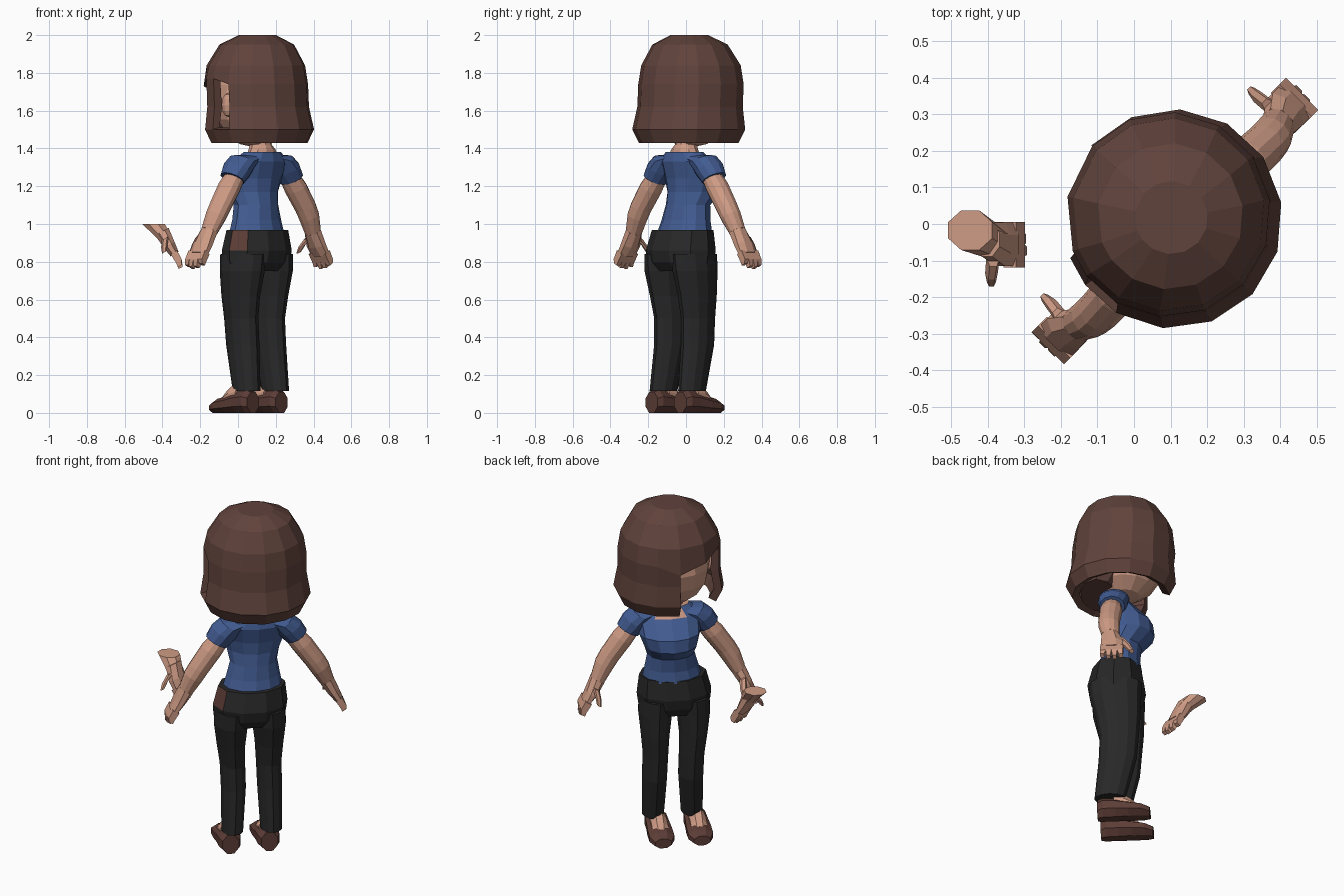
import bpy, bmesh, math
from mathutils import Matrix, Vector

if "Cube" in bpy.data.objects:
    bpy.data.objects.remove(bpy.data.objects["Cube"])


def material(name, rgb):
    m = bpy.data.materials.new(name)
    m.diffuse_color = (*rgb, 1)
    m.use_nodes = True
    m.node_tree.nodes["Principled BSDF"].inputs["Base Color"].default_value = m.diffuse_color
    return m


SKIN = material("skin", (0.62, 0.33, 0.235))
HAIR = material("hair brown", (0.118, 0.056, 0.045))
SHIRT = material("shirt blue", (0.055, 0.108, 0.29))
TROUSER = material("trouser black", (0.021, 0.021, 0.021))
LEATHER = material("leather brown", (0.108, 0.046, 0.037))

# The figure is built facing +y, then turned 45 degrees and moved off centre
BODY = Matrix.Translation((0.113, 0.007, 0)) @ Matrix.Rotation(math.radians(45), 4, 'Z')
# The loose hand is a turned copy of the figure's own hand
LOOSE = Matrix.Translation((-0.79, -0.055, 0)) @ Matrix.Rotation(math.pi, 4, 'Z')
X, Y, Z = Vector((1, 0, 0)), Vector((0, 1, 0)), Vector((0, 0, 1))
TILT = Vector((0.86, 0, 0.5))


def finish(name, bm, mats, xf=BODY, rule=None):
    bmesh.ops.recalc_face_normals(bm, faces=bm.faces)
    if rule:
        for f in bm.faces:
            f.material_index = int(rule(f.calc_center_median()))
    bm.transform(xf)
    me = bpy.data.meshes.new(name)
    bm.to_mesh(me)
    bm.free()
    for m in mats:
        me.materials.append(m)
    ob = bpy.data.objects.new(name, me)
    bpy.context.collection.objects.link(ob)
    return ob


def tube(name, rings, mats, n=8, A=X, B=Y, side=1, xf=BODY, flat=False, rule=None):
    """Loft through rings (x, y, z, half size along A, half size along B)."""
    bm = bmesh.new()
    phase = math.pi / n if flat else 0
    k = 1 / math.cos(phase)
    loops = []
    for x, y, z, a, b in rings:
        loop = []
        for i in range(n):
            t = 2 * math.pi * i / n + phase
            p = Vector((x, y, z)) + A * (a * k * math.cos(t)) + B * (b * k * math.sin(t))
            p.x *= side
            loop.append(bm.verts.new(p))
        loops.append(loop)
    for lo, hi in zip(loops, loops[1:]):
        for i in range(n):
            j = (i + 1) % n
            bm.faces.new((lo[i], lo[j], hi[j], hi[i]))
    bm.faces.new(loops[0])
    bm.faces.new(loops[-1])
    return finish(name, bm, mats, xf, rule)


def ball(name, centre, size, mat, segs=12, rings=8):
    bm = bmesh.new()
    bmesh.ops.create_uvsphere(bm, u_segments=segs, v_segments=rings, radius=1)
    bm.transform(Matrix.Translation(centre) @ Matrix.Diagonal((*size, 1)))
    return finish(name, bm, [mat])


def hand(label, side, xf):
    tube(label + "_palm", [(0.388, -0.012, 0.96, 0.04, 0.046), (0.425, 0, 0.89, 0.033, 0.06),
                           (0.455, 0, 0.84, 0.024, 0.06)],
         [SKIN], 8, TILT, Y, side, xf, True)
    for i in range(4):
        y = -0.045 + i * 0.031
        drop = (0.018, 0.004, 0, 0.01)[i]
        tube(f"{label}_finger_{i + 1}",
             [(0.45, y, 0.85, 0.02, 0.0155), (0.476, y, 0.805, 0.018, 0.0155),
              (0.487 - drop / 2, y * 1.1, 0.768 + drop, 0.012, 0.011)],
             [SKIN], 4, TILT, Y, side, xf, True)
    tube(label + "_thumb", [(0.405, 0.035, 0.925, 0.022, 0.03), (0.4, 0.08, 0.885, 0.02, 0.02),
                            (0.4, 0.105, 0.85, 0.014, 0.013)],
         [SKIN], 6, TILT, Y, side, xf)


# Arms, sleeves and hands
for side, label in ((1, "left"), (-1, "right")):
    tube(label + "_arm", [(0.18, -0.02, 1.28, 0.05, 0.05), (0.25, -0.022, 1.19, 0.06, 0.063),
                          (0.32, -0.025, 1.09, 0.057, 0.06), (0.35, -0.023, 1.04, 0.055, 0.058),
                          (0.388, -0.012, 0.96, 0.042, 0.048)],
         [SKIN], 12, TILT, Y, side)
    tube(label + "_sleeve", [(0.07, -0.015, 1.35, 0.03, 0.07), (0.14, -0.015, 1.332, 0.066, 0.085),
                             (0.182, -0.016, 1.29, 0.074, 0.083), (0.22, -0.018, 1.24, 0.066, 0.07)],
         [SHIRT], 12, TILT, Y, side)
    hand(label + "_hand", side, BODY)
hand("loose_hand", -1, LOOSE)
tube("loose_wrist", [(0.342, -0.038, 1.0, 0.06, 0.054), (0.393, -0.012, 0.94, 0.046, 0.046),
                     (0.425, 0, 0.89, 0.034, 0.05)], [SKIN], 8, X, Y, -1, LOOSE, True)

# Shirt, with a skin neckline on the front and top
tube("shirt", [(-0.02, 0, 0.955, 0.165, 0.125), (-0.015, 0.005, 1.02, 0.148, 0.11),
               (-0.01, 0.015, 1.1, 0.13, 0.108), (-0.005, 0.055, 1.17, 0.148, 0.14),
               (0, 0.048, 1.24, 0.17, 0.138), (0, -0.008, 1.33, 0.18, 0.1),
               (0, -0.022, 1.38, 0.12, 0.075)],
     [SHIRT, SKIN], 12,
     rule=lambda c: c.z > 1.375 or (c.z > 1.34 and c.y > 0.04 and abs(c.x) < 0.08))
tube("neck", [(0, -0.022, 1.36, 0.1, 0.064), (0, -0.02, 1.395, 0.08, 0.06),
              (0, -0.01, 1.42, 0.06, 0.058), (0, 0, 1.52, 0.06, 0.06)], [SKIN], 10)

# Trouser seat, with a leather patch on one face of the right rear hip
tube("trouser_seat", [(-0.033, -0.012, 0.75, 0.183, 0.115), (-0.036, -0.015, 0.8, 0.2, 0.15),
                      (-0.034, -0.015, 0.86, 0.206, 0.162), (-0.025, -0.01, 0.968, 0.185, 0.138)],
     [TROUSER, LEATHER], 10,
     rule=lambda c: 0.88 < c.z < 0.95 and c.x < -0.15 and -0.1 < c.y < -0.025)

# Legs, feet and shoes
for s, label in ((1, "left"), (-1, "right")):
    tube(label + "_trouser_leg",
         [(s * 0.1 - 0.035, -0.014, 0.84, 0.092, 0.145), (s * 0.105 - 0.035, -0.012, 0.75, 0.094, 0.14),
          (s * 0.105 - 0.032, 0.002, 0.62, 0.079, 0.122), (s * 0.1 - 0.028, 0.008, 0.5, 0.07, 0.107),
          (s * 0.1 - 0.024, 0.0, 0.36, 0.069, 0.104), (s * 0.107 - 0.03, -0.042, 0.115, 0.06, 0.085)],
         [TROUSER], 12)
    fx = s * 0.107 - 0.05
    tube(label + "_foot", [(fx, y, h / 2 + 0.01, w, h / 2) for y, w, h in
                           ((-0.02, 0.045, 0.14), (0.035, 0.045, 0.13), (0.075, 0.045, 0.1),
                            (0.105, 0.04, 0.07))],
         [SKIN], 8, X, Z, flat=True)
    tube(label + "_shoe", [(fx, y, h / 2, w, h / 2) for y, w, h in
                           ((-0.11, 0.045, 0.11), (-0.08, 0.06, 0.122), (-0.01, 0.062, 0.112),
                            (0.06, 0.068, 0.09), (0.13, 0.068, 0.074), (0.175, 0.045, 0.055))],
         [LEATHER], 8, X, Z, flat=True)

# Head and ears
ball("head", (0, 0.03, 1.645), (0.225, 0.22, 0.24), SKIN)
for side, label in ((1, "left"), (-1, "right")):
    ball(label + "_ear", (side * 0.23, 0.0, 1.63), (0.03, 0.045, 0.065), SKIN, 8, 6)

# Bob haircut: a thick shell, open at the right of the face and around the right ear,
# with a narrow lock hanging between the two openings
thetas = [3, 35, 66, 82, 104] + [104 + 25.9 * i for i in range(1, 10)]
levels = [(2.0, 0.1, 0.015), (1.95, 0.2, 0.02), (1.84, 0.264, 0.027), (1.74, 0.28, 0.027),
          (1.62, 0.28, 0.02), (1.5, 0.3, 0.01), (1.43, 0.265, 0.01)]
bm = bmesh.new()
grid = []
for li, (z, r, shift) in enumerate(levels):
    row = []
    for ci, deg in enumerate(thetas):
        t = math.radians(deg)
        dz = (-0.05, -0.01, 0.03, 0.03)[ci] if li == 3 and ci < 4 else 0
        row.append(bm.verts.new((-r * math.sin(t), shift + r * math.cos(t), z + dz)))
    grid.append(row)
bm.faces.new(grid[0])
cols = len(thetas)
for li in range(len(levels) - 1):
    for ci in range(cols):
        if (li >= 3 and ci < 2) or (li in (3, 4) and ci == 3):
            continue
        cj = (ci + 1) % cols
        bm.faces.new((grid[li][ci], grid[li + 1][ci], grid[li + 1][cj], grid[li][cj]))
bmesh.ops.delete(bm, geom=[v for v in bm.verts if not v.link_faces], context='VERTS')
hair = finish("hair", bm, [HAIR])
shell = hair.modifiers.new("thickness", 'SOLIDIFY')
shell.thickness = 0.045
shell.offset = -1

# Hair filling behind the neck, closing the underside of the bob
tube("hair_underside", [(0, -0.11, 1.44, 0.18, 0.1), (0, -0.08, 1.52, 0.21, 0.14),
                        (0, -0.05, 1.7, 0.21, 0.18)], [HAIR], 10)
